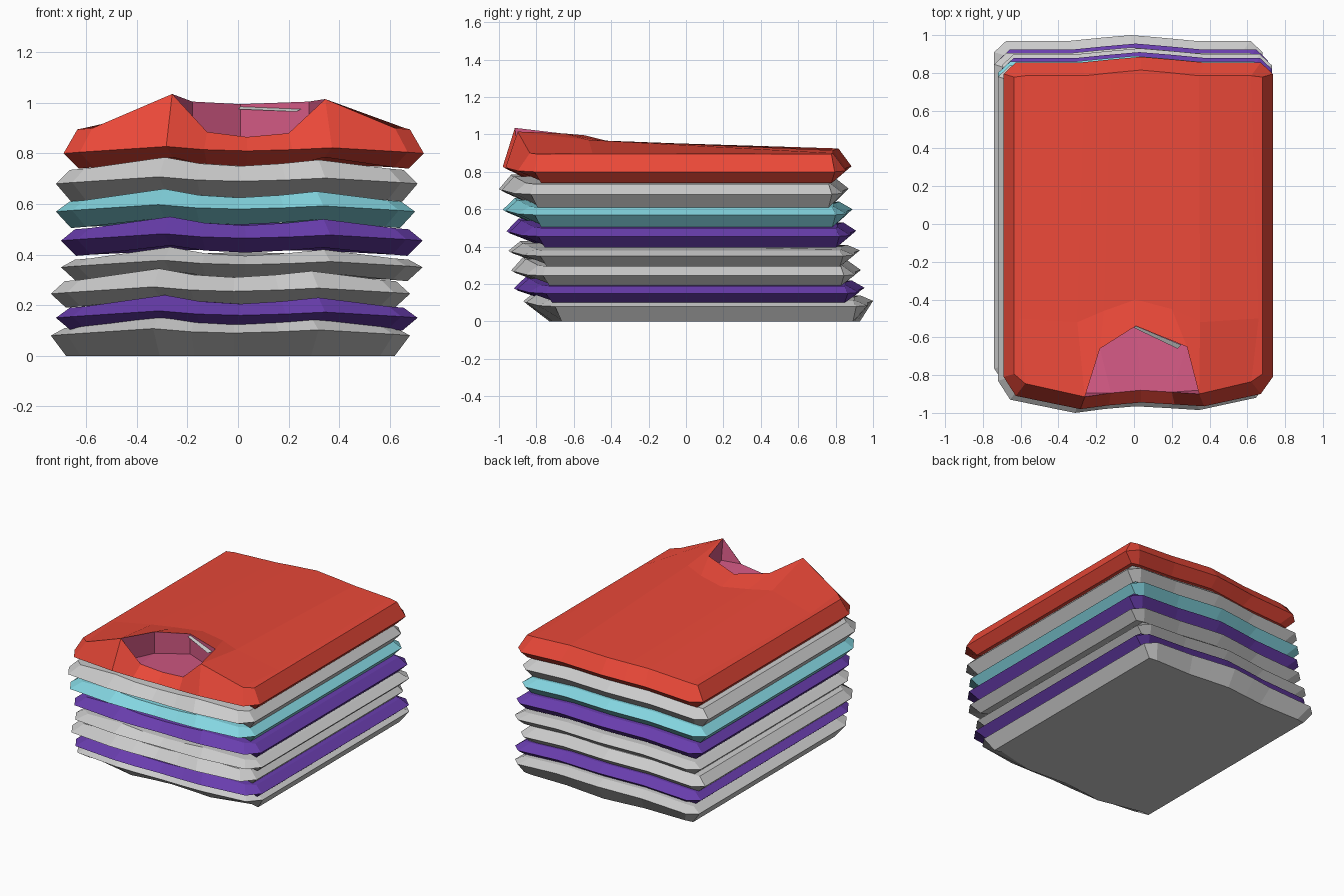
import bpy, bmesh

if "Cube" in bpy.data.objects:
    bpy.data.objects.remove(bpy.data.objects["Cube"])

COLORS = {"red": (.82, .065, .04, 1), "purple": (.14, .047, .42, 1),
          "cyan": (.23, .67, .75, 1), "pink": (.65, .1, .23, 1)}
mats = {}
for n, c in COLORS.items():
    mats[n] = bpy.data.materials.new(n)
    mats[n].diffuse_color = c

# shared shape of a folded garment: columns across the width, and edge waves
U = [-.91, -.43, -.22, .02, .27, .49, .91]
FRONT_DY = [.07, 0, .02, .035, .025, .015, .08]
BACK_DY = [-.03, -.03, -.015, 0, -.015, -.03, -.03]
FRONT_DZ = [0, .045, .02, .01, .02, .035, 0]
BACK_DZ = [0, .015, .02, .025, .02, .015, 0]


def make(name, bm, color):
    me = bpy.data.meshes.new(name)
    bm.to_mesh(me)
    bm.free()
    ob = bpy.data.objects.new(name, me)
    bpy.context.collection.objects.link(ob)
    if color:
        me.materials.append(mats[color])
    return ob


def ring(bm, cx, hw, yf, yb, z, fin, bin_, sin, fdz, bdz):
    """Closed outline: front columns, right side, back columns, left side."""
    x = lambda u: cx + u * (hw - sin)
    P = [(x(u), yf + fin + d, z + w) for u, d, w in zip(U, FRONT_DY, fdz)]
    ys = (yf + .17 + fin * .25, yb - .09 - bin_ * .25)
    P += [(x(1), ys[0], z - .005), (x(1), ys[1], z - .005)]
    P += [(x(u), yb - bin_ + d, z + w) for u, d, w in zip(U, BACK_DY, bdz)][::-1]
    P += [(x(-1), ys[1], z - .005), (x(-1), ys[0], z - .005)]
    return [bm.verts.new(p) for p in P]


def cap(bm, r, mid=()):
    """Fill a ring with lengthwise strips, through optional middle rows."""
    rows = [r[:7], *mid, r[9:16][::-1]]
    for a, b in zip(rows, rows[1:]):
        for i in range(6):
            q = list(dict.fromkeys((a[i], a[i + 1], b[i + 1], b[i])))
            if len(q) > 2 and not (mid and a is rows[0] and 1 <= i <= 4):
                bm.faces.new(q)
    bm.faces.new([row[6] for row in dict.fromkeys(map(tuple, rows[::-1]))
                  if row[6]] + [r[7], r[8]])
    bm.faces.new([row[0] for row in map(tuple, rows)] + [r[16], r[17]])


def garment(name, color, x0, x1, yf, yb, zb, zm, zt, flat=False, neck=False):
    bm = bmesh.new()
    cx, hw = (x0 + x1) / 2, (x1 - x0) / 2
    zero = [0] * 7
    half = [w * .5 for w in FRONT_DZ]
    low = [0, .04, .005, -.01, .005, .04, 0] if neck else [w * .8 for w in FRONT_DZ]
    high = [0, .135, -.015, -.035, -.02, .115, 0] if neck else FRONT_DZ
    bot = ring(bm, cx, hw, yf, yb, zb, .14, .07, .06,
               zero if flat else low, zero if flat else BACK_DZ)
    if flat:
        for v in bot:
            v.co.z = 0
    mid = ring(bm, cx, hw, yf, yb, zm, 0, 0, 0, half, BACK_DZ)
    top = ring(bm, cx, hw, yf, yb, zt, .065, .07, .055, high, BACK_DZ)
    for a, b in ((bot, mid), (mid, top)):
        for i in range(18):
            j = (i + 1) % 18
            bm.faces.new((a[i], a[j], b[j], b[i]))
    cap(bm, bot)
    lining = None
    if neck:
        # neck opening: raised rear rim, and the soft fold behind it
        rim = [bm.verts.new(p) for p in
               ((-.18, -.66, 1.005), (.01, -.54, .995), (.28, -.65, 1.005))]
        fold = [bm.verts.new(p) for p in
                ((-.61, -.5, .9), (-.3, -.52, .97), (-.16, -.46, .965), (.01, -.4, .96),
                 (.2, -.45, .965), (.35, -.52, .97), (.66, -.5, .9))]
        cap(bm, top, [fold])
        edge = [top[1], *rim, top[5]]
        for i in range(4):
            bm.faces.new((edge[i], edge[i + 1], fold[i + 2], fold[i + 1]))
        lining = ([v.co.copy() for v in top[1:6]], [v.co.copy() for v in rim])
    else:
        cap(bm, top)
    bmesh.ops.recalc_face_normals(bm, faces=bm.faces)
    make(name, bm, color)
    return lining


# stack from the bottom up: colour, x range, front, back, bottom/ridge/top heights
STACK = [(None, -.74, .68, -.87, 1.0, 0, .085, .115),
         ("purple", -.72, .71, -.92, .955, .105, .155, .195),
         (None, -.74, .68, -.935, .935, .195, .25, .3),
         (None, -.70, .73, -.95, .93, .30, .355, .385),
         ("purple", -.70, .73, -.96, .91, .40, .46, .505),
         ("cyan", -.72, .70, -.98, .89, .51, .575, .615),
         (None, -.72, .71, -1.0, .87, .615, .685, .74)]
for i, s in enumerate(STACK):
    garment(f"folded_shirt_{i + 1}", *s, flat=(i == 0))
front, rim = garment("top_shirt", "red", -.69, .735, -.98, .885, .745, .805, .9, neck=True)

# pink inside of the neck opening: floor and rear wall
bm = bmesh.new()
f = [bm.verts.new(p) for p in front]
r = [bm.verts.new(p) for p in rim]
lo = [bm.verts.new((p.x, p.y, .855)) for p in rim]
c0, c1 = (bm.verts.new((p.x, p.y + .02, .87)) for p in (front[0], front[4]))
bm.faces.new((c0, f[1], lo[0]))
bm.faces.new((f[1], f[2], lo[1], lo[0]))
bm.faces.new((f[2], f[3], lo[2], lo[1]))
bm.faces.new((f[3], c1, lo[2]))
up, down = [f[0], *r, f[4]], [c0, *lo, c1]
for i in range(4):
    bm.faces.new((up[i], down[i], down[i + 1], up[i + 1]))
bm.faces.new((f[0], f[1], c0))
bm.faces.new((f[4], c1, f[3]))
make("neck_lining", bm, "pink")

# small grey label inside the rear rim
bm = bmesh.new()
bm.faces.new([bm.verts.new(p) for p in
              ((.0, -.55, .975), (.23, -.66, .965), (.25, -.64, .975), (.01, -.54, .985))])
make("neck_label", bm, None)

for m in bpy.data.materials:
    if m.users and not m.is_grease_pencil:
        m.use_nodes = True
        m.node_tree.nodes["Principled BSDF"].inputs["Base Color"].default_value = m.diffuse_color
